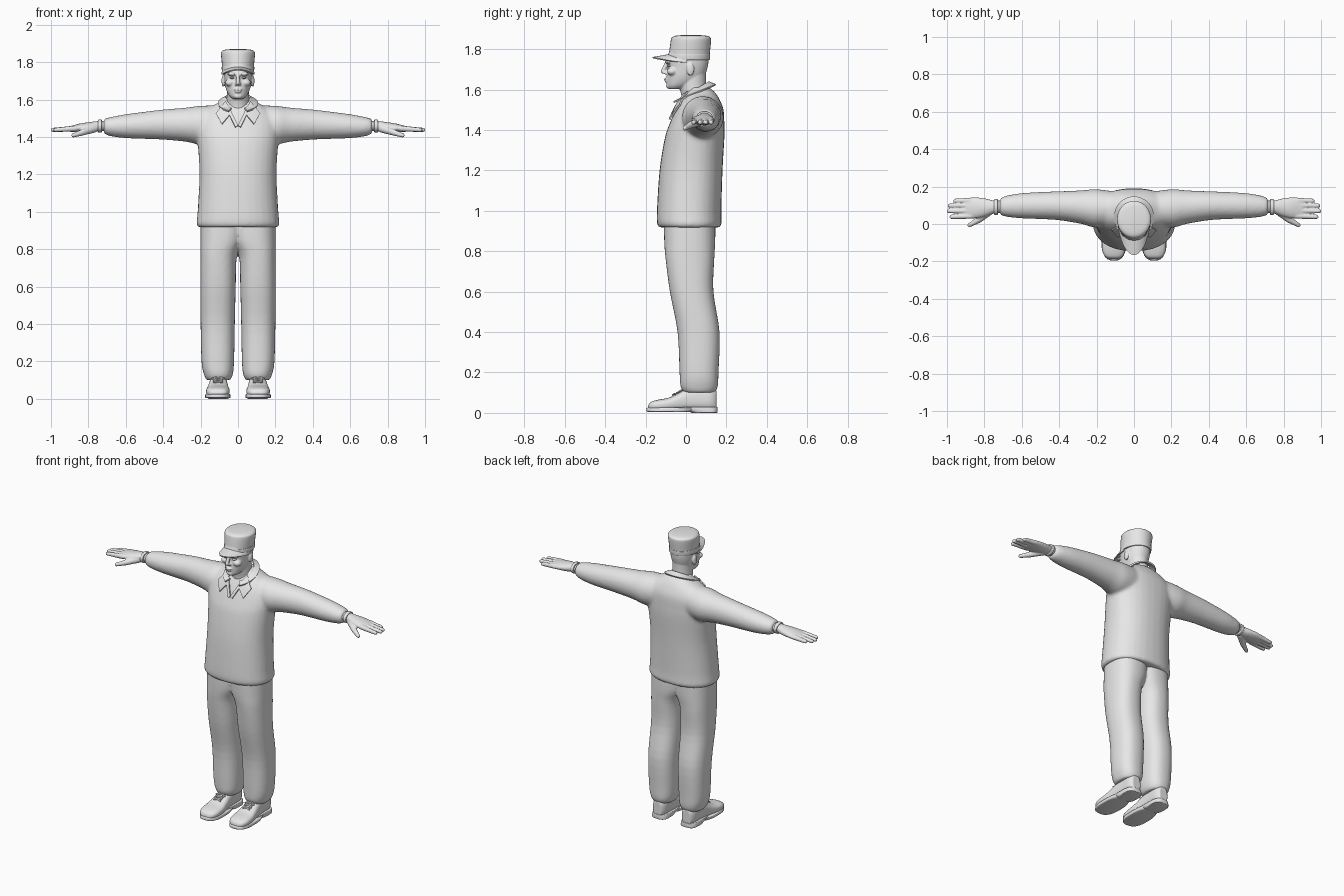
import bpy, bmesh
from math import sin, cos, pi, radians, copysign
from mathutils import Vector, Matrix
from mathutils.bvhtree import BVHTree

if "Cube" in bpy.data.objects:
    bpy.data.objects.remove(bpy.data.objects["Cube"])

GREY = (0.8, 0.8, 0.8, 1)
clay = bpy.data.materials.new("plain_grey")
clay.use_nodes = True
clay.diffuse_color = GREY
clay.node_tree.nodes["Principled BSDF"].inputs["Base Color"].default_value = GREY


def spline(rows, steps=4):
    """Smooth in-between rows through the given cross-sections."""
    out = []
    for i in range(len(rows) - 1):
        p0, p1 = rows[max(i - 1, 0)], rows[i]
        p2, p3 = rows[i + 1], rows[min(i + 2, len(rows) - 1)]
        for k in range(steps):
            t = k / steps
            out.append([b + 0.5 * t * (c - a + t * (2*a - 5*b + 4*c - d + t * (3*(b - c) + d - a)))
                        for a, b, c, d in zip(p0, p1, p2, p3)])
    return out + [rows[-1]]


def loft(bm, axis, rows, power=1.0, n=32):
    """Skin rounded sections (t, a0, a1, b0, b1) placed along an axis."""
    rings = []
    for t, a0, a1, b0, b1 in spline(rows):
        ring = []
        for k in range(n):
            c, s = cos(2 * pi * k / n), sin(2 * pi * k / n)
            u = (a0 + a1) / 2 + (a1 - a0) / 2 * copysign(abs(c) ** power, c)
            v = (b0 + b1) / 2 + (b1 - b0) / 2 * copysign(abs(s) ** power, s)
            ring.append(bm.verts.new({"x": (t, u, v), "y": (u, t, v), "z": (u, v, t)}[axis]))
        rings.append(ring)
    for r, q in zip(rings, rings[1:]):
        for k in range(n):
            bm.faces.new((r[k], r[(k + 1) % n], q[(k + 1) % n], q[k]))
    bm.faces.new(rings[0])
    bm.faces.new(rings[-1])


def sym(rows):
    return [(z, -h, h, y0, y1) for z, h, y0, y1 in rows]


def ball(bm, centre, radii):
    m = Matrix.Translation(centre) @ Matrix.Diagonal((*radii, 1))
    bmesh.ops.create_uvsphere(bm, u_segments=20, v_segments=12, radius=1, matrix=m)


def limb(bm, p, q, r0, r1):
    p, q = Vector(p), Vector(q)
    m = Matrix.Translation((p + q) / 2) @ (q - p).to_track_quat("Z", "Y").to_matrix().to_4x4()
    bmesh.ops.create_cone(bm, cap_ends=True, segments=14, radius1=r0, radius2=r1,
                          depth=(q - p).length, matrix=m)
    ball(bm, p, (r0,) * 3)
    ball(bm, q, (r1,) * 3)


def sheet(bm, fn, nu, nv):
    g = [[bm.verts.new(fn(i / nu, j / nv)) for j in range(nv + 1)] for i in range(nu + 1)]
    for i in range(nu):
        for j in range(nv):
            bm.faces.new((g[i][j], g[i + 1][j], g[i + 1][j + 1], g[i][j + 1]))


def mirror(bm):
    geom = bmesh.ops.duplicate(bm, geom=bm.verts[:] + bm.edges[:] + bm.faces[:])["geom"]
    bmesh.ops.scale(bm, vec=(-1, 1, 1), verts=[g for g in geom if isinstance(g, bmesh.types.BMVert)])
    bmesh.ops.reverse_faces(bm, faces=[g for g in geom if isinstance(g, bmesh.types.BMFace)])


def finish(name, bm, voxel=0, smooth=4, thick=0):
    """Make the object; voxel fuses overlapping pieces into one soft skin."""
    bmesh.ops.recalc_face_normals(bm, faces=bm.faces[:])
    me = bpy.data.meshes.new(name)
    bm.to_mesh(me)
    bm.free()
    ob = bpy.data.objects.new(name, me)
    bpy.context.scene.collection.objects.link(ob)
    if voxel:
        mod = ob.modifiers.new("fuse", "REMESH")
        mod.mode, mod.voxel_size = "VOXEL", voxel
        mod = ob.modifiers.new("soften", "SMOOTH")
        mod.factor, mod.iterations = 0.5, smooth
    if thick:
        mod = ob.modifiers.new("thickness", "SOLIDIFY")
        mod.thickness, mod.offset = thick, 0
    if ob.modifiers:
        deps = bpy.context.evaluated_depsgraph_get()
        baked = bpy.data.meshes.new_from_object(ob.evaluated_get(deps))
        ob.modifiers.clear()
        ob.data = baked
    ob.data.materials.clear()
    ob.data.materials.append(clay)
    ob.data.shade_smooth()
    ob.data.set_sharp_from_angle(angle=radians(50))
    return ob


# Shirt: sleeves fused with the trunk
bm = bmesh.new()
loft(bm, "x", [(.08, 0, .17, 1.37, 1.57), (.2, -.02, .186, 1.36, 1.567), (.28, 0, .18, 1.375, 1.557),
               (.4, .02, .175, 1.386, 1.547), (.5, .026, .171, 1.39, 1.535), (.6, .03, .165, 1.394, 1.522),
               (.68, .038, .152, 1.404, 1.507), (.718, .05, .137, 1.418, 1.497)])
mirror(bm)
loft(bm, "z", sym([(.918, .21, -.13, .165), (.935, .222, -.143, .176), (1, .216, -.144, .175),
                   (1.2, .206, -.131, .181), (1.36, .215, -.105, .19), (1.43, .222, -.082, .19),
                   (1.5, .21, -.052, .186), (1.55, .165, -.025, .167), (1.587, .1, 0, .143),
                   (1.612, .072, .02, .115)]), power=.88)
shirt = finish("shirt", bm, voxel=.01, smooth=6)

# Trousers: two legs that meet at the seat
bm = bmesh.new()
loft(bm, "z", [(.1, .042, .168, -.01, .142), (.13, .028, .182, -.027, .157), (.2, .021, .195, -.032, .161),
               (.4, .017, .2, -.042, .166), (.6, .012, .202, -.08, .136), (.76, .006, .202, -.101, .14),
               (.85, -.03, .202, -.108, .145), (.96, -.04, .2, -.11, .145)], power=.85)
mirror(bm)
finish("trousers", bm, voxel=.008, smooth=6)

# Collar: a folded band plus two pointed flaps resting on the chest
bm = bmesh.new()


def band(u, v):
    a = radians(28 + 304 * u)
    return ((.072 + .034 * v) * sin(a), .036 - (.076 + .034 * v) * cos(a),
            1.592 - .014 * v - .045 * cos(a))


sheet(bm, band, 32, 4)
tree = BVHTree.FromPolygons([v.co for v in shirt.data.vertices],
                            [p.vertices[:] for p in shirt.data.polygons])


def on_chest(x, z):
    hit = tree.ray_cast(Vector((x, -.5, z)), Vector((0, 1, 0)))[0]
    if hit is None:
        hit = tree.find_nearest(Vector((x, 0, z)))[0]
    return Vector((x, hit.y - .009, z))


def patch(bm, a, b, c, d):
    def fn(u, v):
        p = [(1 - v) * ((1 - u) * a[i] + u * b[i]) + v * ((1 - u) * d[i] + u * c[i]) for i in (0, 1)]
        return on_chest(*p)
    sheet(bm, fn, 8, 8)


for s in (1, -1):
    patch(bm, (s * .065, 1.59), (s * .118, 1.525), (s * .086, 1.468), (s * .034, 1.53))
    patch(bm, (s * .05, 1.565), (s * .07, 1.565), (s * .014, 1.452), (0, 1.462))
finish("collar", bm, thick=.009)

# Head and neck with facial relief
bm = bmesh.new()
ball(bm, (.079, .022, 1.7), (.009, .019, .032))
ball(bm, (.032, -.09, 1.737), (.027, .016, .009))
ball(bm, (.043, -.068, 1.69), (.026, .026, .02))
ball(bm, (.009, -.1, 1.683), (.009, .013, .008))
mirror(bm)
loft(bm, "z", sym([(1.603, .028, -.085, -.02), (1.618, .045, -.094, .02), (1.64, .058, -.095, .06),
                   (1.67, .068, -.095, .092), (1.71, .074, -.091, .107), (1.75, .077, -.094, .112),
                   (1.8, .076, -.08, .108)]), power=.93)
loft(bm, "z", sym([(1.46, .07, -.02, .12), (1.56, .064, -.022, .115), (1.62, .06, -.032, .1),
                   (1.7, .06, -.03, .1)]))
limb(bm, (0, -.095, 1.735), (0, -.114, 1.69), .009, .0115)
ball(bm, (0, -.097, 1.653), (.023, .012, .0055))
ball(bm, (0, -.095, 1.642), (.019, .012, .006))
ball(bm, (0, -.086, 1.618), (.022, .013, .013))
finish("head", bm, voxel=.0045, smooth=3)

# Eyes
bm = bmesh.new()
ball(bm, (.032, -.084, 1.717), (.013, .011, .006))
mirror(bm)
finish("eyes", bm)

# Cap crown, headband and peak
bm = bmesh.new()
loft(bm, "z", sym([(1.75, .083, -.088, .115), (1.79, .086, -.083, .119), (1.845, .091, -.075, .124),
                   (1.859, .086, -.069, .119), (1.867, .068, -.05, .1), (1.871, .02, 0, .05)]))
finish("cap_crown", bm)
bm = bmesh.new()
loft(bm, "z", sym([(1.748, .082, -.086, .114), (1.75, .086, -.091, .118), (1.775, .087, -.088, .12),
                   (1.777, .083, -.084, .116)]))
finish("cap_band", bm)
bm = bmesh.new()


def peak(u, v):
    a = radians(-85 + 170 * u)
    reach = .1 + .08 * v * cos(a) ** .6
    return (.084 * sin(a), .015 - reach * cos(a), 1.772 - .014 * v - .024 * sin(a) ** 2)


sheet(bm, peak, 24, 6)
finish("cap_peak", bm, thick=.007)

# Hands: palm, fingers and thumb
bm = bmesh.new()
loft(bm, "x", [(.69, .06, .125, 1.432, 1.487), (.75, .056, .126, 1.43, 1.485), (.79, .042, .135, 1.426, 1.48),
               (.84, .031, .142, 1.425, 1.473), (.88, .029, .141, 1.426, 1.463),
               (.905, .034, .136, 1.43, 1.456)])
for y, tip_y, tip in ((.043, .038, .975), (.071, .069, .99), (.099, .098, .985), (.125, .124, .955)):
    limb(bm, (.87, y, 1.446), (tip, tip_y, 1.438), .0155, .0115)
limb(bm, (.77, .07, 1.445), (.83, .022, 1.425), .022, .017)
limb(bm, (.83, .022, 1.425), (.88, -.006, 1.409), .017, .0115)
mirror(bm)
finish("hands", bm, voxel=.0045, smooth=3)

# Wrist straps
bm = bmesh.new()
loft(bm, "x", [(.728, .054, .128, 1.43, 1.489), (.731, .049, .133, 1.424, 1.494),
               (.746, .049, .133, 1.424, 1.493), (.749, .054, .128, 1.43, 1.487)])
mirror(bm)
finish("wrist_straps", bm)

# Shoes: uppers, soles with heels, and laces
bm = bmesh.new()
loft(bm, "y", [(-.188, .085, .13, .015, .036), (-.175, .061, .155, .012, .054), (-.14, .046, .17, .01, .065),
               (-.09, .044, .17, .01, .074), (-.045, .05, .163, .01, .093), (0, .055, .156, .01, .118),
               (.06, .058, .152, .01, .13), (.12, .06, .15, .01, .13), (.15, .075, .135, .012, .115)],
     power=.75)
mirror(bm)
finish("shoe_uppers", bm, voxel=.006, smooth=4)
bm = bmesh.new()
loft(bm, "z", [(.004, .045, .168, -.185, .025), (.008, .04, .175, -.195, .04), (.022, .04, .175, -.195, .06),
               (.026, .044, .171, -.19, .06)], power=.75)
loft(bm, "z", [(0, .054, .156, .025, .152), (.004, .05, .16, .02, .156), (.026, .05, .16, -.05, .157),
               (.03, .054, .156, -.05, .153)], power=.65)
mirror(bm)
finish("shoe_soles", bm)
bm = bmesh.new()
for i in range(4):
    y, z = -.066 + .02 * i, .089 + .0095 * i
    limb(bm, (.084, y, z), (.128, y + .014, z + .006), .0045, .0045)
    limb(bm, (.128, y, z), (.084, y + .014, z + .006), .0045, .0045)
for s in (1, -1):
    limb(bm, (.106, -.012, .121), (.106 + s * .032, -.03, .108), .005, .004)
mirror(bm)
finish("laces", bm)
